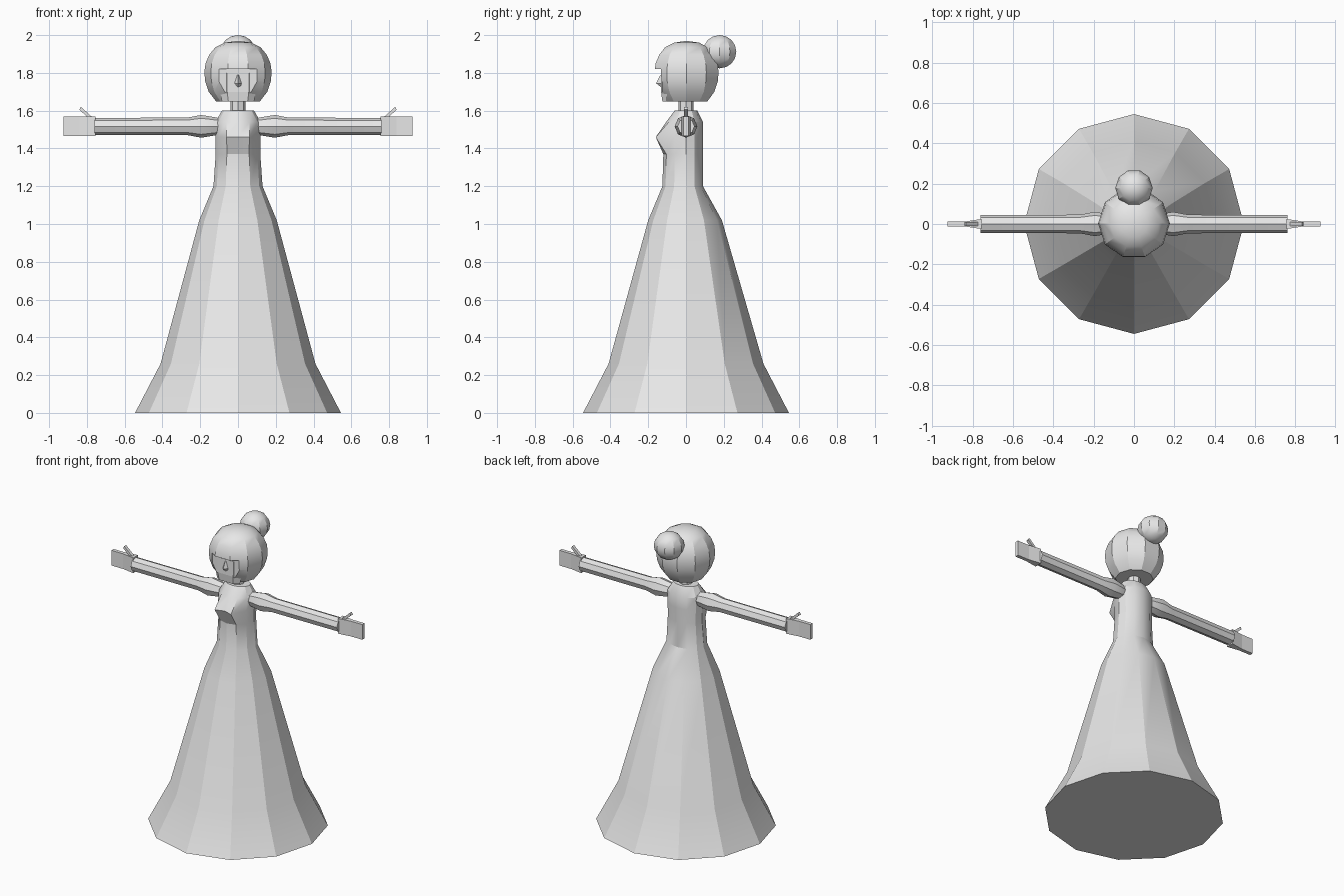
import bpy, bmesh, math
from mathutils import Vector

if "Cube" in bpy.data.objects:
    bpy.data.objects.remove(bpy.data.objects["Cube"])

grey = bpy.data.materials.new("plain_grey")
grey.diffuse_color = (0.8, 0.8, 0.8, 1)
grey.use_nodes = True
grey.node_tree.nodes["Principled BSDF"].inputs["Base Color"].default_value = grey.diffuse_color


def loft(name, rings, smooth=True):
    """Skin a list of equal point rings and cap both ends."""
    bm = bmesh.new()
    loops = [[bm.verts.new(p) for p in ring] for ring in rings]
    n = len(loops[0])
    for a, b in zip(loops, loops[1:]):
        for i in range(n):
            j = (i + 1) % n
            bm.faces.new((a[i], a[j], b[j], b[i]))
    bm.faces.new(loops[0])
    bm.faces.new(loops[-1])
    bmesh.ops.remove_doubles(bm, verts=bm.verts, dist=1e-5)
    bmesh.ops.recalc_face_normals(bm, faces=bm.faces)
    me = bpy.data.meshes.new(name)
    bm.to_mesh(me)
    bm.free()
    me.materials.append(grey)
    ob = bpy.data.objects.new(name, me)
    bpy.context.collection.objects.link(ob)
    if smooth:
        bpy.ops.object.select_all(action='DESELECT')
        bpy.context.view_layer.objects.active = ob
        ob.select_set(True)
        bpy.ops.object.shade_smooth_by_angle(angle=math.radians(26))
    return ob


def ring(n, z, rx, front, back, cy=0.0):
    """Horizontal ring with separate front and back depth."""
    pts = []
    for i in range(n):
        a = 2 * math.pi * i / n
        s = math.sin(a)
        pts.append(Vector((rx * math.cos(a), cy + s * (back if s > 0 else front), z)))
    return pts


def box_rings(x, y, z0, z1):
    return [Vector((x, -y, z0)), Vector((x, y, z0)), Vector((x, y, z1)), Vector((x, -y, z1))]


# Skirt and bodice
dress = [ring(12, *r) for r in [
    (0, .545, .545, .545), (.26, .41, .41, .41), (1.02, .205, .2, .19),
    (1.2, .13, .125, .09), (1.37, .118, .12, .09), (1.46, .12, .125, .09),
    (1.54, .12, .105, .09), (1.6, .085, .06, .06)]]
for i in (8, 10):                       # bust peaks
    dress[5][i].y = -.16
dress[5][9].y = -.14
loft("dress", dress)

# Neck
loft("neck", [ring(8, z, .04, .04, .04) for z in (1.57, 1.68)])

# Hair with a shallow opening for the face
hair = loft("hair", [ring(10, z, r, r, r, .003) for r, z in [
    (.115, 1.648), (.155, 1.70), (.174, 1.755), (.178, 1.805), (.172, 1.85),
    (.153, 1.895), (.12, 1.935), (.07, 1.96), (.0, 1.97)]])
cutter = loft("face_cutter", [box_rings(x, .1, 1.60, 1.82) for x in (-.1, .1)], False)
cutter.location.y = -.228
cutter.hide_render = True
cutter.hide_set(True)
cut = hair.modifiers.new("face_opening", 'BOOLEAN')
cut.operation = 'DIFFERENCE'
cut.solver = 'EXACT'
cut.object = cutter

# Chin fills the lower front of the face opening
loft("chin", [[Vector(p) for p in ((-w, -.10, z), (w, -.10, z), (w * .6, y, z), (-w * .6, y, z))]
              for z, w, y in ((1.648, .085, -.125), (1.70, .095, -.132), (1.80, .098, -.13))], False)

# Nose
loft("nose", [[Vector((-w, -.12, z)), Vector((w, -.12, z)), Vector((0, y, z))]
              for z, w, y in ((1.725, .022, -.133), (1.745, .026, -.158), (1.79, .01, -.135))], False)

# Bun
loft("hair_bun", [ring(10, 1.912 - .088 * math.cos(t), *[.093 * math.sin(t)] * 3, .178)
                  for t in [math.pi * k / 8 for k in range(9)]])

# Arms, hands and thumbs on both sides
for side, s in (("left", 1), ("right", -1)):
    def arm_ring(x, r):
        return [Vector((s * x, r * math.cos(a), 1.517 + r * math.sin(a)))
                for a in [math.pi * k / 4 for k in range(8)]]
    loft(side + "_sleeve", [arm_ring(x, r) for x, r in
                            ((.08, .04), (.12, .048), (.195, .06), (.27, .046), (.76, .045))])
    loft(side + "_hand", [box_rings(s * x, y, 1.467, 1.568) for x, y in
                          ((.755, .025), (.84, .012), (.925, .012))], False)
    loft(side + "_thumb", [[Vector((s * x, y, z)) for x, z in
                            ((.765, 1.56), (.832, 1.62), (.84, 1.605), (.79, 1.56))]
                           for y in (-.01, .01)], False)
